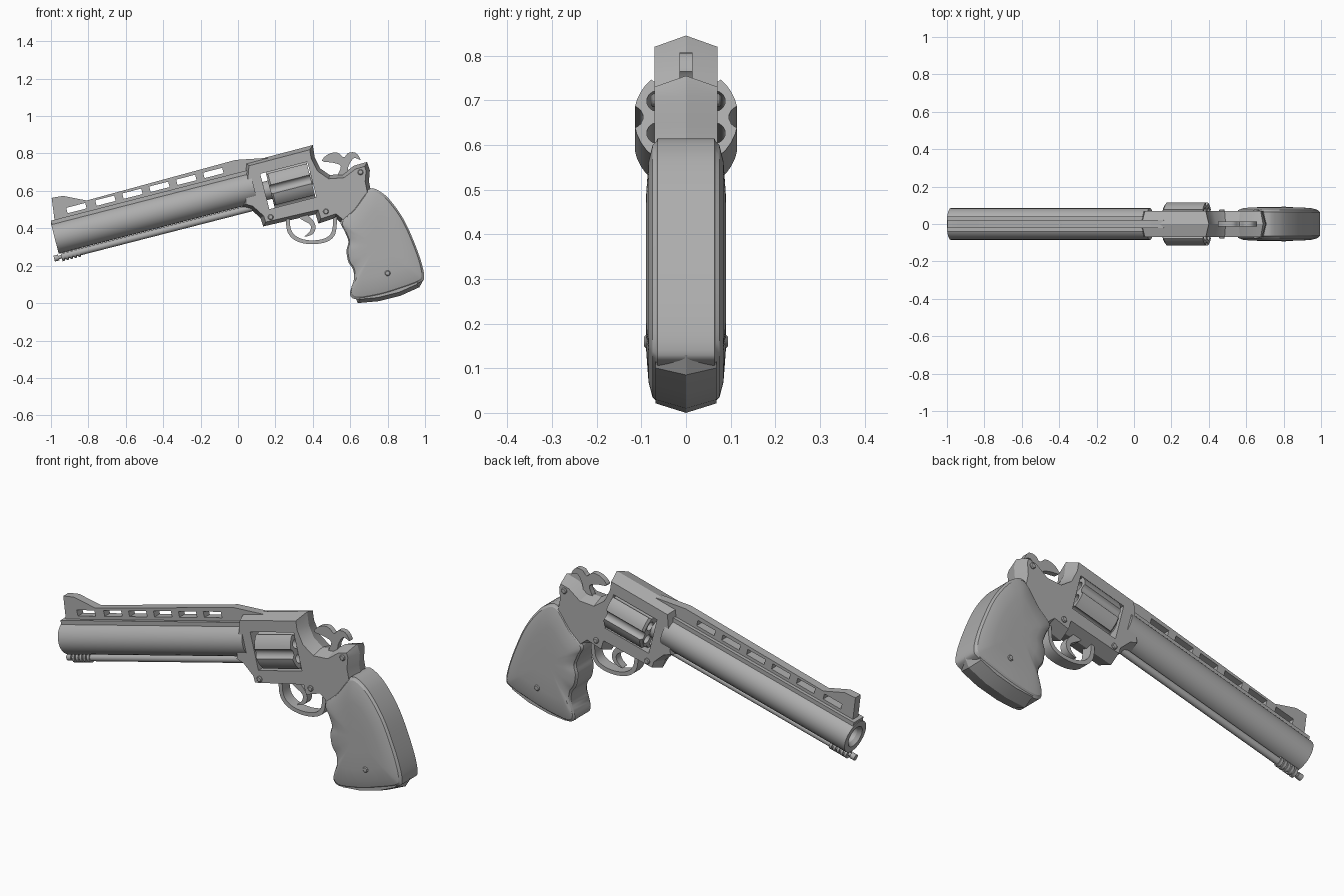
import bpy, bmesh
from math import cos, sin, pi, radians
from mathutils import Matrix, Vector

cube = bpy.data.objects.get("Cube")
if cube:
    bpy.data.objects.remove(cube)

steel = bpy.data.materials.new("grey steel")
steel.use_nodes = True
GREY = (0.42, 0.42, 0.42, 1)
steel.diffuse_color = GREY
steel.node_tree.nodes["Principled BSDF"].inputs["Base Color"].default_value = GREY

# Bore frame: local x runs from the muzzle backwards, local z is up from the bore
BORE = Matrix.Translation((-0.98, 0, 0.347)) @ Matrix.Rotation(radians(-14.4), 4, 'Y')
WORLD = Matrix.Identity(4)


def finish(name, bm, matrix=WORLD):
    bmesh.ops.remove_doubles(bm, verts=bm.verts, dist=1e-5)
    bmesh.ops.recalc_face_normals(bm, faces=bm.faces)
    mesh = bpy.data.meshes.new(name)
    bm.to_mesh(mesh)
    bm.free()
    mesh.materials.append(steel)
    obj = bpy.data.objects.new(name, mesh)
    obj.matrix_world = matrix
    bpy.context.collection.objects.link(obj)
    return obj


def smooth(points, closed=True, steps=4):
    """Resample points along a rounded curve."""
    pts = [Vector(p) for p in points]
    n = len(pts)
    at = (lambda i: pts[i % n]) if closed else (lambda i: pts[min(max(i, 0), n - 1)])
    out = []
    for i in range(n if closed else n - 1):
        a, b, c, d = (at(i + k) for k in (-1, 0, 1, 2))
        for s in range(steps):
            t = s / steps
            out.append(b + (c - a) * t / 2 + (a * 2 - b * 5 + c * 4 - d) * t * t / 2
                       + (b * 3 - a - c * 3 + d) * t ** 3 / 2)
    return out if closed else out + [pts[-1]]


def inset(points, dist):
    """Move every edge of an outline inwards."""
    pts = [Vector(p) for p in points]
    n = len(pts)
    area = sum(pts[i - 1].cross(pts[i]) for i in range(n))
    side = dist if area > 0 else -dist
    out = []
    for i, p in enumerate(pts):
        e, f = (p - pts[i - 1]).normalized(), (pts[(i + 1) % n] - p).normalized()
        m = Vector((-e.y - f.y, e.x + f.x))
        out.append(p + m * side / max(1 + e.dot(f), 0.4))
    return out


def shrink(points, factor, centre):
    c = Vector(centre)
    return [c + (Vector(p) - c) * factor for p in points]


def slab(name, rings, matrix=WORLD):
    """Skin mirrored outlines, given from the middle outwards as (outline, y)."""
    full = [(o, -y) for o, y in reversed(rings)] + [r for r in rings if r[1] > 0]
    bm = bmesh.new()
    loops = [[bm.verts.new((p[0], y, p[1])) for p in o] for o, y in full]
    for a, b in zip(loops, loops[1:]):
        for i in range(len(a)):
            bm.faces.new((a[i - 1], a[i], b[i], b[i - 1]))
    bm.faces.new(loops[0])
    bm.faces.new(loops[-1])
    return finish(name, bm, matrix)


def box(name, x0, x1, z0, z1, y, matrix=BORE):
    return slab(name, [([(x0, z0), (x1, z0), (x1, z1), (x0, z1)], y)], matrix)


def lathe(name, profile, height=0.0, steps=24):
    """Turn a (length, radius) profile about a line parallel to the bore."""
    bm = bmesh.new()
    vs = [bm.verts.new((u, 0, r)) for u, r in profile]
    es = [bm.edges.new(p) for p in zip(vs, vs[1:])]
    bmesh.ops.spin(bm, geom=vs + es, cent=(0, 0, 0), axis=(1, 0, 0),
                   angle=2 * pi, steps=steps, use_merge=False)
    return finish(name, bm, BORE @ Matrix.Translation((0, 0, height)))


def cut(obj, cutters):
    """Subtract each cutter, then remove it."""
    for c in cutters:
        c.hide_render = True
        mod = obj.modifiers.new("cut", 'BOOLEAN')
        mod.operation, mod.solver, mod.object = 'DIFFERENCE', 'EXACT', c
    bpy.context.view_layer.update()
    graph = bpy.context.evaluated_depsgraph_get()
    mesh = bpy.data.meshes.new_from_object(obj.evaluated_get(graph))
    obj.modifiers.clear()
    obj.data = mesh
    for c in cutters:
        bpy.data.objects.remove(c)


# Barrel with open bore
lathe("barrel", [(0.4, 0), (0.4, 0.042), (0.02, 0.042), (0, 0.055), (0, 0.085),
                 (1.1, 0.085), (1.1, 0)], steps=28)

# Slotted rib with front sight, on a wider strip
rib = slab("sight_rib", [([(0.02, 0.07), (0.038, 0.213), (0.1, 0.208), (0.215, 0.153),
                           (1.04, 0.165), (1.21, 0.133), (1.21, 0.07)], 0.022)], BORE)
cut(rib, [box("slot", u, u + 0.105, 0.112, 0.142, 0.1)
          for u in [0.1] + [0.26 + 0.149 * i for i in range(5)]])
box("rib_base", 0.004, 1.1, 0.05, 0.096, 0.04)

# Ejector rod with ringed tip
rod = [(-0.03, 0), (-0.03, 0.016), (-0.005, 0.016), (-0.005, 0.009), (0.01, 0.009)]
for i in range(5):
    u = 0.01 + 0.022 * i
    rod += [(u, 0.025), (u + 0.014, 0.025), (u + 0.014, 0.018), (u + 0.022, 0.018)]
lathe("ejector_rod", rod + [(1.1, 0.018), (1.1, 0)], -0.105, 14)

# Frame with ridged edges and a window for the cylinder
frame_outline = [(0.04, 0.75), (0.4, 0.845), (0.41, 0.78), (0.44, 0.72), (0.49, 0.685),
                 (0.56, 0.69), (0.62, 0.735), (0.69, 0.755), (0.705, 0.71), (0.7, 0.65),
                 (0.71, 0.6), (0.72, 0.5), (0.62, 0.36), (0.55, 0.43), (0.52, 0.455),
                 (0.43, 0.425), (0.415, 0.475), (0.135, 0.41), (0.12, 0.455),
                 (0.07, 0.5), (0.02, 0.515)]
frame = slab("frame", [(frame_outline, 0), (inset(frame_outline, 0.02), 0.07)])
cut(frame, [box("window", 1.15, 1.41, -0.135, 0.06, 0.2)])

# Cylinder with six flutes and six chambers
AXLE = -0.035
drum = lathe("cylinder", [(1.18, 0), (1.18, 0.105), (1.19, 0.117), (1.405, 0.117),
                          (1.405, 0)], AXLE, 36)
tools = []
for k in range(12):
    dist, r = (0.122, 0.026) if k % 2 == 0 else (0.074, 0.024)
    t = lathe("bore_cutter", [(1.1, 0), (1.1, r), (1.5, r), (1.5, 0)], 0, 14)
    a = k * pi / 6
    t.matrix_world = BORE @ Matrix.Translation((0, dist * cos(a), AXLE + dist * sin(a)))
    tools.append(t)
cut(drum, tools)
lathe("cylinder_axle", [(1.1, 0), (1.1, 0.05), (1.2, 0.05), (1.2, 0.03), (1.42, 0.03),
                        (1.42, 0)], AXLE, 16)

# Hammer, trigger and guard
hammer = smooth([(0.45, 0.76), (0.48, 0.795), (0.53, 0.805), (0.565, 0.78), (0.59, 0.803),
                 (0.63, 0.803), (0.655, 0.765), (0.62, 0.775), (0.59, 0.73), (0.58, 0.66),
                 (0.53, 0.67), (0.55, 0.73), (0.51, 0.75)])
slab("hammer", [(hammer, 0.014)])
trigger = smooth([(0.34, 0.49), (0.39, 0.455), (0.415, 0.41), (0.4, 0.37), (0.355, 0.355),
                  (0.385, 0.385), (0.385, 0.42), (0.33, 0.455)])
slab("trigger", [(trigger, 0.02)])
guard = smooth([(0.255, 0.46), (0.265, 0.38), (0.31, 0.333), (0.39, 0.315), (0.475, 0.328),
                (0.52, 0.37), (0.53, 0.46)], closed=False)
slab("trigger_guard", [(guard + shrink(guard, 0.85, (0.395, 0.45))[::-1], 0.03)])

# Grip with finger grooves and swelling cheeks
grip = smooth([(0.7, 0.61), (0.77, 0.59), (0.83, 0.53), (0.89, 0.44), (0.94, 0.33),
               (0.98, 0.22), (0.995, 0.14), (0.97, 0.11), (0.86, 0.07), (0.76, 0.04),
               (0.64, 0.02), (0.6, 0.04), (0.605, 0.08), (0.62, 0.13), (0.615, 0.18),
               (0.59, 0.22), (0.58, 0.28), (0.59, 0.33), (0.57, 0.385), (0.55, 0.44),
               (0.62, 0.51)])
MID = (0.74, 0.31)
slab("grip", [(grip, 0.064)] + [(shrink(grip, k, MID), y) for k, y in
     ((0.98, 0.066), (0.95, 0.075), (0.83, 0.084), (0.6, 0.089), (0.3, 0.09))])

# Ridged butt plate under the grip
butt = [(0.62, 0.05), (0.64, 0), (0.75, 0.01), (0.87, 0.04), (0.97, 0.085), (0.995, 0.13),
        (0.9, 0.15)]
slab("butt_plate", [(butt, 0), (inset(butt, 0.02), 0.068)])

# Screws through frame and grip
for i, (x, z, y) in enumerate([(0.655, 0.7, 0.078), (0.47, 0.49, 0.078),
                               (0.175, 0.46, 0.078), (0.8, 0.16, 0.094)]):
    ring = [(x + 0.015 * cos(k * pi / 6), z + 0.015 * sin(k * pi / 6)) for k in range(12)]
    slab("screw_%d" % i, [(ring, y - 0.004), (inset(ring, 0.004), y)])

# Smooth round surfaces, keep edges crisp
for obj in bpy.context.collection.objects:
    if obj.type == 'MESH' and steel.name in obj.data.materials:
        bpy.ops.object.select_all(action='DESELECT')
        obj.select_set(True)
        bpy.context.view_layer.objects.active = obj
        bpy.ops.object.shade_smooth_by_angle(angle=radians(28))
